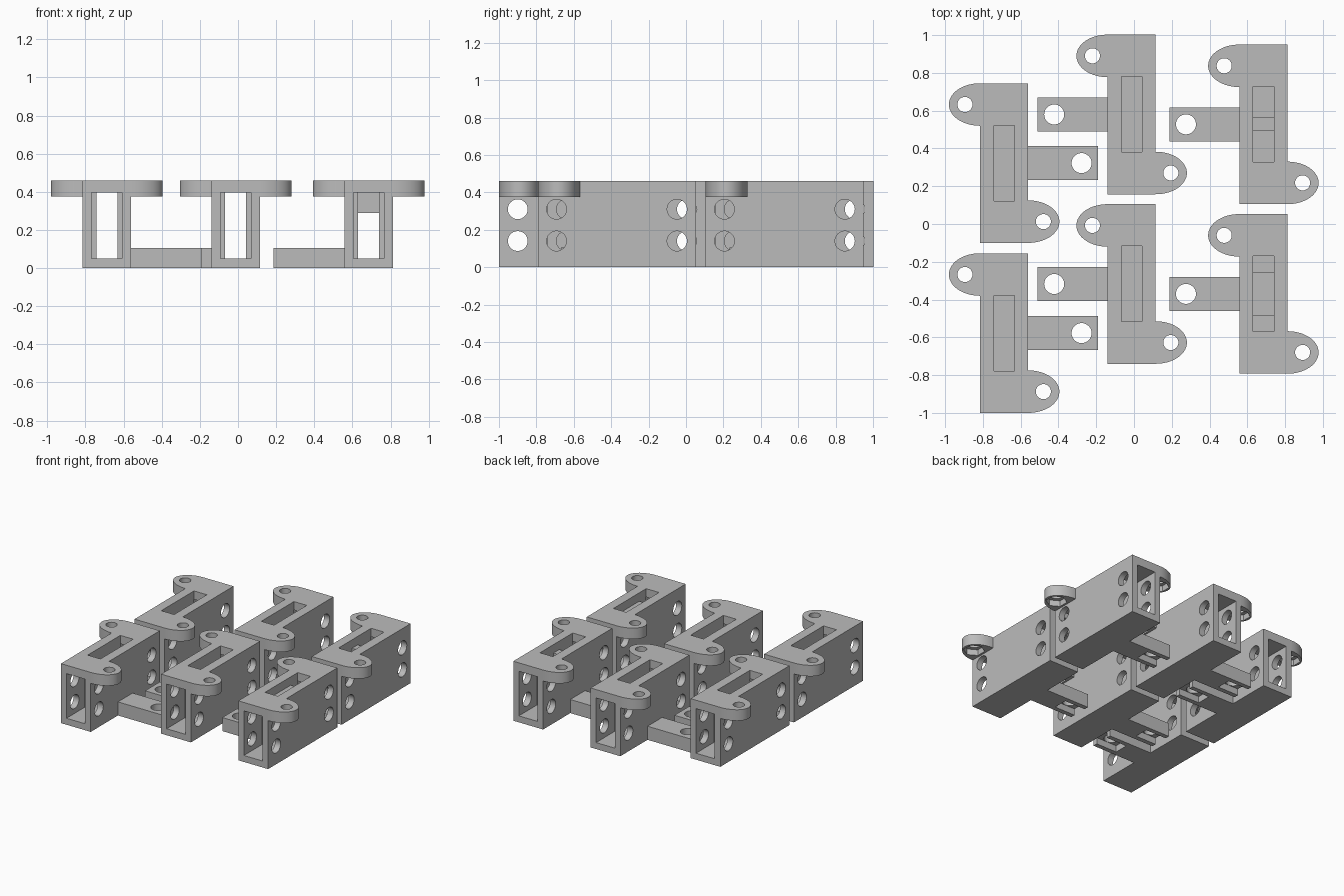
import bpy, bmesh, math
from mathutils import Matrix, Vector

if "Cube" in bpy.data.objects:
    bpy.data.objects.remove(bpy.data.objects["Cube"])

scene = bpy.context.scene.collection
grey = bpy.data.materials.new("plain_grey")
grey.use_nodes = True
tone = (0.5, 0.5, 0.5, 1)
grey.diffuse_color = tone
grey.node_tree.nodes["Principled BSDF"].inputs["Base Color"].default_value = tone


def link(name, mesh):
    ob = bpy.data.objects.new(name, mesh)
    scene.objects.link(ob)
    return ob


def from_bmesh(name, bm):
    bmesh.ops.recalc_face_normals(bm, faces=bm.faces)
    mesh = bpy.data.meshes.new(name)
    bm.to_mesh(mesh)
    bm.free()
    mesh.materials.append(grey)
    return link(name, mesh)


def box(name, low, high):
    bm = bmesh.new()
    low, high = Vector(low), Vector(high)
    size = Matrix.Diagonal((*(high - low), 1))
    bmesh.ops.create_cube(bm, size=1, matrix=Matrix.Translation((low + high) / 2) @ size)
    return from_bmesh(name, bm)


def rod(name, centre, radius, length, axis="Z", sides=32):
    bm = bmesh.new()
    turn = Matrix.Rotation(math.pi / 2, 4, "Y") if axis == "X" else Matrix()
    bmesh.ops.create_cone(bm, cap_ends=True, segments=sides, radius1=radius, radius2=radius,
                          depth=length, matrix=Matrix.Translation(centre) @ turn)
    return from_bmesh(name, bm)


def carve(part, cutters):
    """Subtract the cutters and return the finished mesh."""
    for c in cutters:
        c.hide_render = True
        mod = part.modifiers.new("cut", "BOOLEAN")
        mod.operation, mod.solver, mod.object = "DIFFERENCE", "EXACT", c
    bpy.context.view_layer.update()
    mesh = bpy.data.meshes.new_from_object(
        part.evaluated_get(bpy.context.evaluated_depsgraph_get()))
    mesh.name = part.name
    for ob in [part, *cutters]:
        bpy.data.objects.remove(ob)
    mesh.materials.clear()
    mesh.materials.append(grey)
    return mesh


HALF_W, HALF_L, TOP = 0.1275, 0.4225, 0.46
SLOT, FLOOR, ROOF = 0.055, 0.05, 0.395
EAR_Y = 0.31

# hollow body: end pockets, narrow passage, top slot, cross holes
cuts = [box("passage", (-SLOT, -0.3, FLOOR), (SLOT, 0.3, ROOF)),
        box("top_slot", (-SLOT, -0.2, 0.3), (SLOT, 0.2, 0.6))]
for s in (-1, 1):
    ends = sorted((s * 0.2, s * 0.6))
    cuts.append(box("pocket", (-0.08, ends[0], FLOOR), (0.08, ends[1], ROOF)))
    for z in (0.14, 0.31):
        cuts.append(rod("side_hole", (0, s * 0.322, z), 0.053, 0.6, "X"))
body = carve(box("body", (-HALF_W, -HALF_L, 0), (HALF_W, HALF_L, TOP)), cuts)

# arm with a screw hole and a nut channel underneath, open at the tip
arm = carve(box("arm", (-0.4975, -0.09, 0), (-HALF_W, 0.09, 0.105)),
            [rod("arm_hole", (-0.41, 0, 0.05), 0.053, 0.4),
             box("nut_channel", (-0.6, -0.055, -0.1), (-0.32, 0.055, 0.05))])

# rounded ear: half ellipse with a hole and a hexagonal recess below
bm = bmesh.new()
arc = [math.pi * (0.5 + i / 32) for i in range(33)]
face = bm.faces.new([bm.verts.new((-HALF_W + 0.165 * math.cos(a),
                                   EAR_Y + 0.1125 * math.sin(a), 0.375)) for a in arc])
top = bmesh.ops.extrude_face_region(bm, geom=[face])["geom"]
bmesh.ops.translate(bm, vec=(0, 0, TOP - 0.375),
                    verts=[v for v in top if isinstance(v, bmesh.types.BMVert)])
hole_at = (-0.2075, EAR_Y)
ear = carve(from_bmesh("ear", bm),
            [rod("ear_hole", (*hole_at, 0.42), 0.04, 0.4),
             rod("nut_recess", (*hole_at, 0.37), 0.075, 0.1, sides=6)])

# bridges that cross the top slot of some brackets
bridges = {}
for kind, half in (("narrow", 0.035), ("wide", 0.115)):
    ob = box(kind + "_bridge", (-SLOT, -half, 0.29), (SLOT, half, ROOF))
    bridges[kind] = ob.data
    bpy.data.objects.remove(ob)

# six brackets; the left-hand column is turned half round
layout = [("right_front_bracket", -0.6875, -0.5775, True, None),
          ("right_back_bracket", -0.6875, 0.3225, True, None),
          ("middle_front_bracket", -0.0125, -0.3175, False, None),
          ("middle_back_bracket", -0.0125, 0.58, False, None),
          ("left_front_bracket", 0.685, -0.37, False, "wide"),
          ("left_back_bracket", 0.685, 0.5275, False, "narrow")]
half_turn = Matrix.Rotation(math.pi, 4, "Z")
smooth = []
for name, x, y, turned, kind in layout:
    place = Matrix.Translation((x, y, 0)) @ (half_turn if turned else Matrix())
    parts = [("body", body, place), ("arm", arm, place),
             ("ear_a", ear, place), ("ear_b", ear, place @ half_turn)]
    if kind:
        parts.append(("bridge", bridges[kind], place))
    for part, mesh, matrix in parts:
        ob = link(name + "_" + part, mesh)
        ob.matrix_world = matrix
        smooth.append(ob)

bpy.ops.object.select_all(action="DESELECT")
for ob in smooth:
    ob.select_set(True)
bpy.context.view_layer.objects.active = smooth[0]
bpy.ops.object.shade_smooth_by_angle(angle=math.radians(30))
